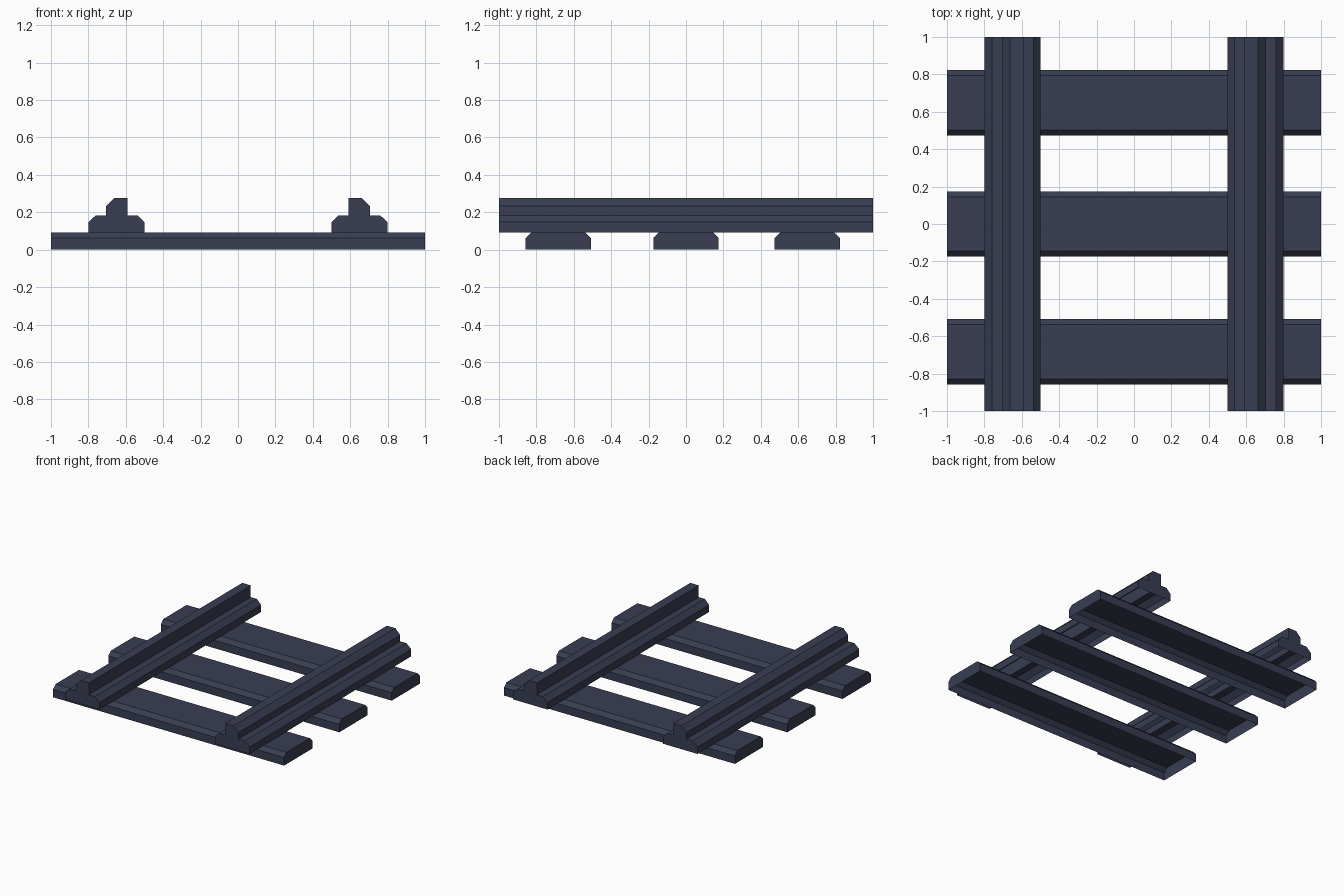
import bpy, bmesh
from mathutils import Vector

if "Cube" in bpy.data.objects:
    bpy.data.objects.remove(bpy.data.objects["Cube"])

steel = bpy.data.materials.new("dark slate blue")
steel.diffuse_color = (0.040, 0.048, 0.084, 1)
steel.use_nodes = True
steel.node_tree.nodes["Principled BSDF"].inputs["Base Color"].default_value = steel.diffuse_color


def open_bar(name, profile, place):
    """Extrude a profile from -1 to 1, cap the ends, leave the underside open."""
    bm = bmesh.new()
    face = bm.faces.new([bm.verts.new(place(a, z, -1)) for a, z in profile])
    new = bmesh.ops.extrude_face_region(bm, geom=[face], use_keep_orig=True)["geom"]
    shift = place(0, 0, 1) - place(0, 0, -1)
    bmesh.ops.translate(bm, vec=shift, verts=[v for v in new if isinstance(v, bmesh.types.BMVert)])
    bmesh.ops.recalc_face_normals(bm, faces=bm.faces)
    base = min(z for _, z in profile)
    under = [f for f in bm.faces if all(abs(v.co.z - base) < 1e-5 for v in f.verts)]
    bmesh.ops.delete(bm, geom=under, context='FACES_ONLY')
    mesh = bpy.data.meshes.new(name)
    bm.to_mesh(mesh)
    bm.free()
    mesh.materials.append(steel)
    obj = bpy.data.objects.new(name, mesh)
    bpy.context.collection.objects.link(obj)


# Sleepers: chamfered planks lying along x
plank = [(-.175, 0), (.175, 0), (.175, .062), (.145, .092), (-.145, .092), (-.175, .062)]
for i, y in enumerate((-.683, 0, .648)):
    open_bar(f"sleeper_{i + 1}", plank, lambda a, z, t, y=y: Vector((t, y + a, z)))

# Rails: stepped profile along y, mirrored left and right
rail = [(.5, .092), (.5, .147), (.537, .184), (.59, .184), (.59, .276), (.663, .276),
        (.705, .234), (.705, .184), (.76, .184), (.8, .147), (.8, .092)]
for name, side in (("left_rail", -1), ("right_rail", 1)):
    open_bar(name, rail, lambda a, z, t, s=side: Vector((s * a, t, z)))
